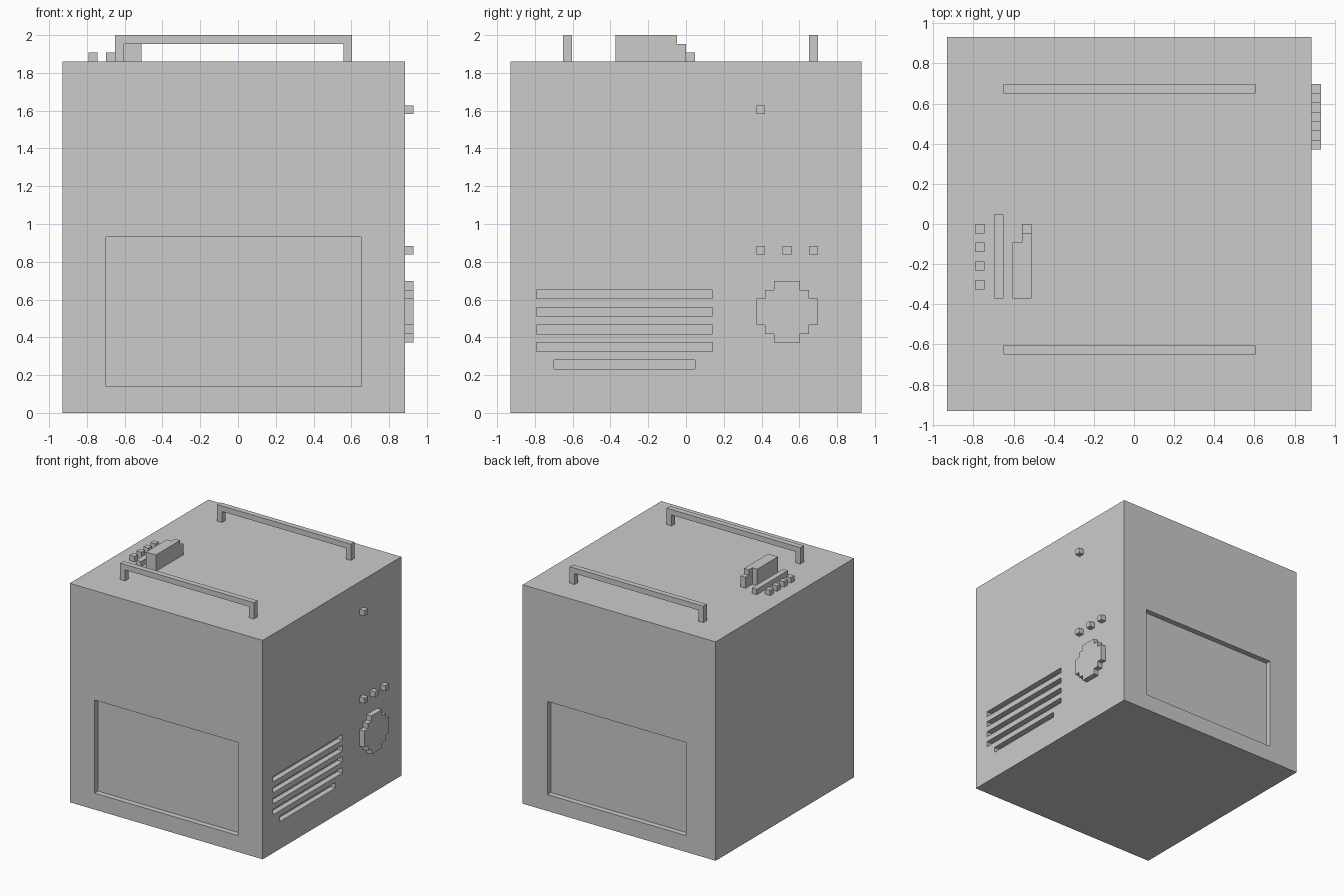
import bpy

if "Cube" in bpy.data.objects:
    bpy.data.objects.remove(bpy.data.objects["Cube"])

U = 2 / 43  # one grid cell; the model is laid out on whole cells


def mesh_object(name, verts, faces):
    me = bpy.data.meshes.new(name)
    me.from_pydata([[c * U for c in v] for v in verts], [], faces)
    ob = bpy.data.objects.new(name, me)
    bpy.context.collection.objects.link(ob)
    return ob


def box(name, x, y, z):
    verts = [(a, b, c) for a in x for b in y for c in z]
    faces = [(0, 1, 3, 2), (4, 6, 7, 5), (0, 4, 5, 1),
             (2, 3, 7, 6), (0, 2, 6, 4), (1, 5, 7, 3)]
    return mesh_object(name, verts, faces)


def prism(name, profile, to_xyz, lo, hi):
    """Extrude a counter-clockwise 2D profile between lo and hi."""
    n = len(profile)
    verts = [to_xyz(p, q, d) for d in (lo, hi) for p, q in profile]
    faces = [tuple(reversed(range(n))), tuple(range(n, 2 * n))]
    faces += [(i, (i + 1) % n, n + (i + 1) % n, n + i) for i in range(n)]
    return mesh_object(name, verts, faces)


def cut(body, name, x, y, z):
    cutter = box(name, x, y, z)
    cutter.hide_render = True
    cutter.display_type = 'WIRE'
    mod = body.modifiers.new(name, 'BOOLEAN')
    mod.operation = 'DIFFERENCE'
    mod.solver = 'EXACT'
    mod.object = cutter


# Cabinet with recessed front and back panels
body = box("cabinet", (-20, 19), (-20, 20), (0, 40))
cut(body, "front_panel_cutter", (-15, 14), (-22, -19), (3, 20))
cut(body, "back_panel_cutter", (-14, 14), (19, 22), (3, 20))

# Vent slots on the right side, the lowest one shorter
for i, z in enumerate(range(5, 14, 2)):
    y = (-15, 1) if i == 0 else (-17, 3)
    cut(body, f"vent_slot_cutter_{i}", (18, 21), y, (z, z + 1))

# Stepped round dial: one quadrant turned four times
quadrant = [(3.5, 1.5), (2.5, 1.5), (2.5, 2.5), (1.5, 2.5), (1.5, 3.5)]
outline = []
for turn in range(4):
    outline += quadrant
    quadrant = [(-q, p) for p, q in quadrant]
prism("dial", outline, lambda p, q, d: (d, p + 11.5, q + 11.5), 19, 20)

# Small side buttons and the upper indicator
for y in (8, 11, 14):
    box("side_button", (19, 20), (y, y + 1), (18, 19))
box("side_indicator", (19, 20), (8, 9), (34, 35))

# Carry handles
arch = [(-14, 40), (-13, 40), (-13, 42), (12, 42),
        (12, 40), (13, 40), (13, 43), (-14, 43)]
for name, y in (("front_handle", -14), ("back_handle", 14)):
    prism(name, arch, lambda p, q, d: (p, -d, q), -y - 1, -y)

# Top controls: buttons, strip and stepped lever block
for y in (-7, -5, -3, -1):
    box("top_button", (-17, -16), (y, y + 1), (40, 41))
box("top_strip", (-15, -14), (-8, 1), (40, 41))
lever = [(-13, -8), (-11, -8), (-11, -1), (-12, -1), (-12, -2), (-13, -2)]
prism("lever_block", lever, lambda p, q, d: (p, q, d), 40, 43)
box("lever_step", (-12, -11), (-1, 0), (40, 42))
